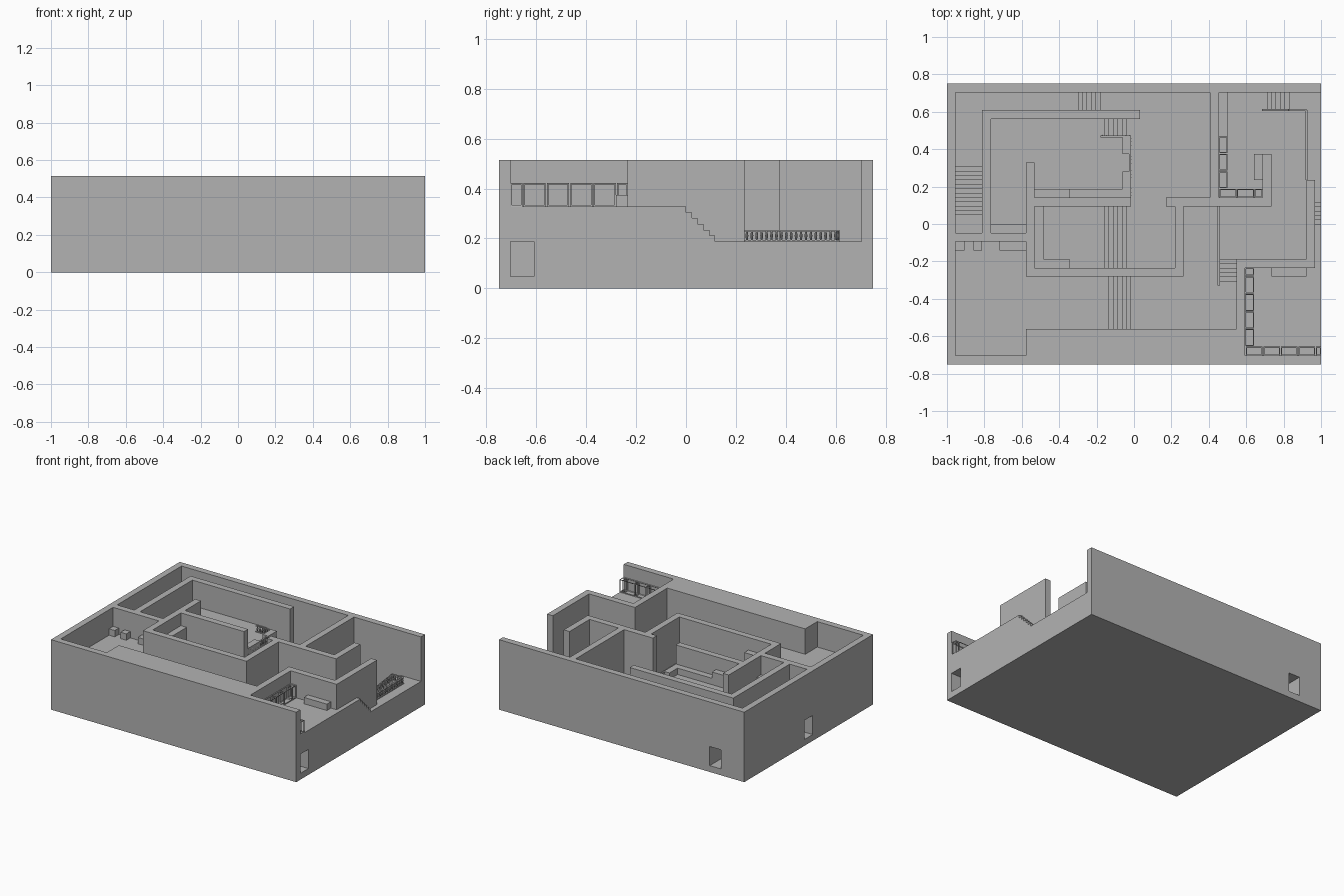
import bpy, bmesh, math
from mathutils import Vector, Matrix

cube = bpy.data.objects.get("Cube")
if cube:
    bpy.data.objects.remove(cube, do_unlink=True)

U = 1.5 / 32          # one building module
EAST = 2 / U          # east edge in modules
TOP, HIGH, MID, LOW = 11, 7, 4, 1   # wall top and the three floor levels

stone = bpy.data.materials.new("grey_stone")
stone.use_nodes = True
GREY = (0.45, 0.45, 0.45, 1)
stone.diffuse_color = GREY
stone.node_tree.nodes["Principled BSDF"].inputs["Base Color"].default_value = GREY


def P(x, y, z):
    """Module coordinates to world."""
    return Vector((min(x, EAST) * U - 1, y * U - 0.75, z * U))


def finish(name, bm):
    me = bpy.data.meshes.new(name)
    bm.to_mesh(me)
    bm.free()
    me.materials.append(stone)
    ob = bpy.data.objects.new(name, me)
    bpy.context.scene.collection.objects.link(ob)
    return ob


def add_box(bm, a, b):
    size = b - a
    m = Matrix.Translation((a + b) / 2) @ Matrix.Diagonal((*size, 1))
    bmesh.ops.create_cube(bm, size=1, matrix=m)


# ---- Shell: floor heights painted on a half-module plan ----
NX, NY = 86, 64
height = [[TOP] * NY for _ in range(NX)]


def paint(x0, y0, x1, y1, h):
    for i in range(round(x0 * 2), min(NX, math.ceil(x1 * 2))):
        for j in range(round(y0 * 2), round(y1 * 2)):
            height[i][j] = h


def stairs(x0, y0, x1, y1, axis, h0, h1):
    """Half-module treads between levels h0 and h1 along an axis."""
    n = round(((x1 - x0) if axis == "x" else (y1 - y0)) * 2)
    for s in range(n):
        h = h0 + (h1 - h0) * (s + 1) / (n + 1)
        if axis == "x":
            paint(x0 + s / 2, y0, x0 + s / 2 + .5, y1, h)
        else:
            paint(x0, y0 + s / 2, x1, y0 + s / 2 + .5, h)


# upper rooms and galleries
for r in [(1, 1, 9, 14), (9, 4, 19, 10), (10, 11, 18, 18), (5, 15, 9, 28),
          (9, 23, 10, 28), (10, 19, 21, 28), (1, 22, 4, 31), (4, 29, 15, 31),
          (34, 1, 43, 11), (42, 11, 43, 16)]:
    paint(*r, HIGH)
# middle halls and passages
for r in [(21, 4, 33, 10), (27, 10, 31, 18), (20, 11, 26, 18), (21, 18, 25, 19),
          (21, 19, 30, 28), (22, 28, 30, 29), (17, 29, 30, 31), (39, 29, 43, 31),
          (41, 21, 43, 31), (42, 18, 43, 21)]:
    paint(*r, MID)
# lower court and west entrance
for r in [(31, 12, 41, 18), (37, 18, 41, 29), (31, 19, 36, 31), (36, 24, 37, 31),
          (1, 15, 4, 17)]:
    paint(*r, LOW)
# stair flights
stairs(18.5, 4, 21, 10, "x", HIGH, MID)
stairs(18, 11, 20.5, 18, "x", HIGH, MID)
stairs(18, 26, 20.5, 28, "x", HIGH, MID)
paint(20.5, 26, 21, 28, MID)
stairs(15, 29, 17.5, 31, "x", HIGH, MID)
stairs(36.5, 29, 39, 31, "x", LOW, MID)
stairs(1, 17, 4, 22.5, "y", LOW, HIGH)
stairs(31, 9.5, 33, 12, "y", MID, LOW)
stairs(42, 16, 43, 18.5, "y", HIGH, MID)

# doorways through the outer faces (half modules)
doors = [(76, 86, 2, 6), (8, 12, 58, 64), (0, 2, 30, 34)]


def solid(i, j, k):
    if not (0 <= i < NX and 0 <= j < NY and 0 <= k < height[i][j] * 2):
        return False
    return not (2 <= k < 8 and any(a <= i < b and c <= j < d for a, b, c, d in doors))


bm = bmesh.new()
cache = {}


def vert(c):
    if c not in cache:
        cache[c] = bm.verts.new(P(c[0] / 2 if c[0] < NX else EAST, c[1] / 2, c[2] / 2))
    return cache[c]


for i in range(NX):
    for j in range(NY):
        for k in range(TOP * 2):
            if not solid(i, j, k):
                continue
            for ax in range(3):
                for side in (0, 1):
                    n = [i, j, k]
                    n[ax] += side * 2 - 1
                    if solid(*n):
                        continue
                    ring = []
                    for u, v in ((0, 0), (1, 0), (1, 1), (0, 1)):
                        c = [i, j, k]
                        c[ax] += side
                        c[(ax + 1) % 3] += u
                        c[(ax + 2) % 3] += v
                        ring.append(vert(tuple(c)))
                    bm.faces.new(ring if side else ring[::-1])
bmesh.ops.dissolve_limit(bm, angle_limit=.01, verts=bm.verts, edges=bm.edges)
finish("walls_and_floors", bm)

# ---- Benches and counters: plan rectangle, floor, height ----
benches = [(37, 10, 41, 11, HIGH, 1), (35, 21, 36, 24, LOW, 1), (31, 26, 32, 31, LOW, 1),
           (10, 12, 11, 18, HIGH, 2), (10, 11, 14, 12, HIGH, 2), (10, 19, 14, 20, HIGH, 2),
           (14, 19, 20, 20, HIGH, 1), (20, 24, 21, 26, HIGH, 1), (20, 19, 21, 22, HIGH, 1),
           (1, 13, 2, 14, HIGH, 1), (3, 13, 4, 14, HIGH, 1), (6, 13, 9, 14, HIGH, 1),
           (5, 15, 9, 16, HIGH, 1)]
for n, (x0, y0, x1, y1, z, h) in enumerate(benches):
    bm = bmesh.new()
    add_box(bm, P(x0, y0, z), P(x1, y1, z + h))
    finish(f"bench_{n + 1}", bm)


# ---- Open frame racks ----
def racks(name, x0, y0, x1, y1, z):
    bm = bmesh.new()
    along_x = x1 - x0 > y1 - y0
    end, p = (x1, x0) if along_x else (y1, y0)
    while p < end - .1:
        q = min(p + 2, end)
        a, b = (P(p + .1, y0, z), P(q, y1, z + 2)) if along_x else \
               (P(x0, p + .1, z), P(x1, q, z + 2))
        add_box(bm, a, b)
        p = q
    ob = finish(name, bm)
    mod = ob.modifiers.new("Frame", "WIREFRAME")
    mod.thickness = .007
    mod.offset = -1


racks("balcony_rack_west", 34, 2, 35, 11, HIGH)
racks("balcony_rack_south", 34, 1, EAST, 2, HIGH)
racks("court_rack_west", 31, 20, 32, 26, LOW)
racks("court_rack_south", 31, 19, 36, 20, LOW)


# ---- Balustrades: two rails with close-set balusters ----
def balustrade(name, start, end):
    a, b = P(*start), P(*end)
    d = b - a
    bm = bmesh.new()
    rot = d.to_track_quat("X", "Z").to_matrix().to_4x4()
    for z in (.003, U - .003):
        m = Matrix.Translation((a + b) / 2 + Vector((0, 0, z))) @ rot
        bmesh.ops.create_cube(bm, size=1, matrix=m @ Matrix.Diagonal((d.length, .011, .006, 1)))
    n = max(2, round(d.length / .0195))
    for s in range(n):
        base = a + d * ((s + .5) / n)
        for r0, r1, z in ((.003, .006, .3), (.006, .003, .7)):
            bmesh.ops.create_cone(bm, cap_ends=False, segments=8, radius1=r0, radius2=r1,
                                  depth=U * .4,
                                  matrix=Matrix.Translation(base + Vector((0, 0, U * z))))
    finish(name, bm)


balustrade("court_balustrade_east", (41, 21, MID), (41, 29, MID))
balustrade("court_balustrade_north", (39, 29, MID), (41, 29, MID))
balustrade("court_stair_balustrade", (36, 29, LOW), (39, 29, MID))
balustrade("court_balustrade_west", (31, 9, MID), (31, 18, MID))
balustrade("gallery_balustrade_east", (20.9, 19, HIGH), (20.9, 26, HIGH))
balustrade("gallery_balustrade_north", (17.5, 26, HIGH), (21, 26, HIGH))
